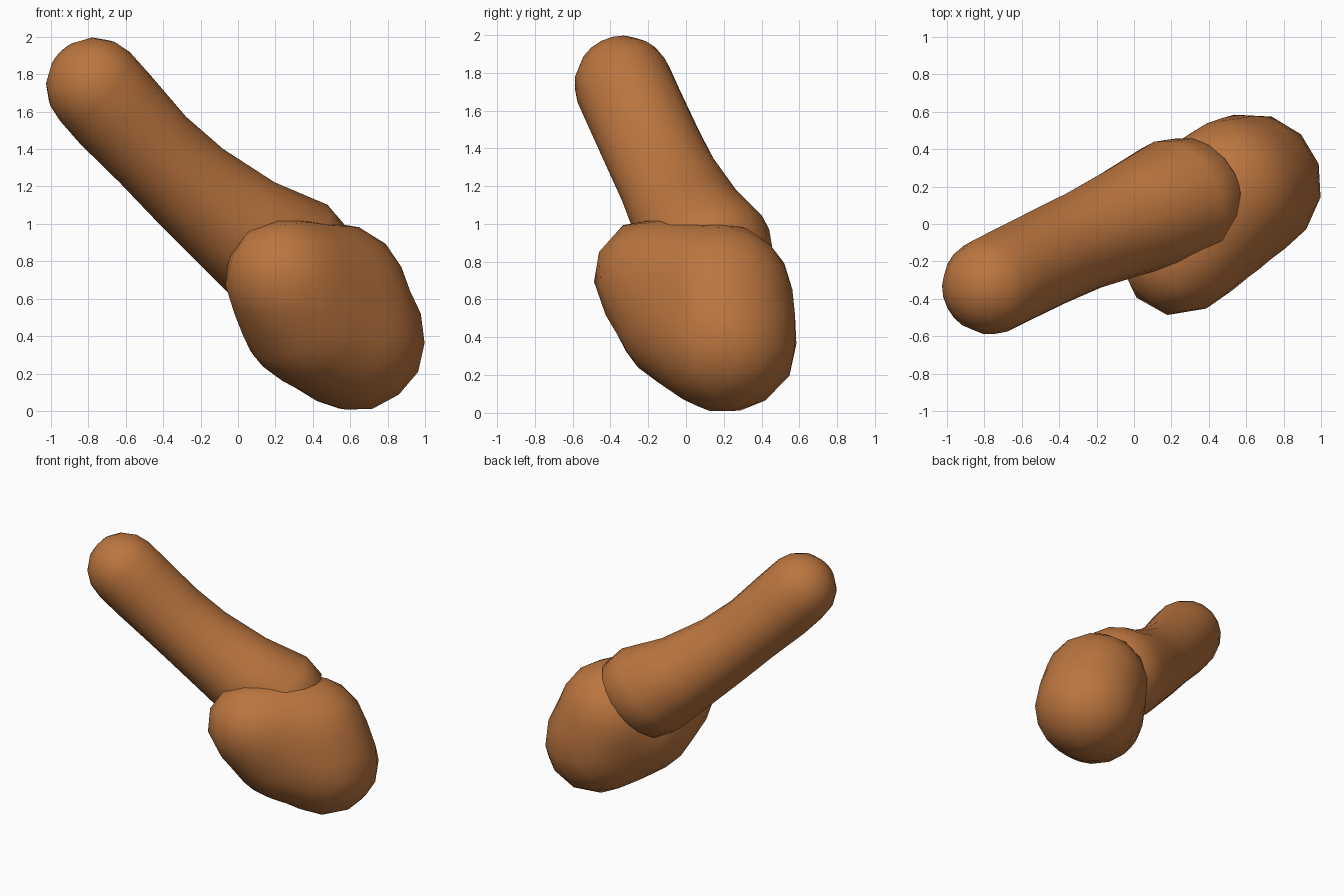
import bpy, bmesh, math
from mathutils import Vector, Matrix
from mathutils.bvhtree import BVHTree

if "Cube" in bpy.data.objects:
    bpy.data.objects.remove(bpy.data.objects["Cube"])

brown = bpy.data.materials.new("brown")
brown.diffuse_color = (0.5, 0.18, 0.05, 1)
brown.use_nodes = True
brown.node_tree.nodes["Principled BSDF"].inputs["Base Color"].default_value = brown.diffuse_color


def finish(bm, name):
    bmesh.ops.recalc_face_normals(bm, faces=bm.faces)
    for f in bm.faces:
        f.smooth = True
    mesh = bpy.data.meshes.new(name)
    bm.to_mesh(mesh)
    bm.free()
    mesh.materials.append(brown)
    obj = bpy.data.objects.new(name, mesh)
    bpy.context.collection.objects.link(obj)
    return obj


# Handle: oval rings along a slanted axis, rounded tip, flared lower end
axis = Vector((0.67, 0.32, -0.67)).normalized()
up = Vector((1, 0, 1)).normalized()
side = axis.cross(up)
start = Vector((-0.765, -0.33, 1.735))
R = 0.262
# (distance along axis, offset along up, radius along up, radius along side)
rings = [(-R * math.cos(a), 0, R * math.sin(a), R * math.sin(a))
         for a in (math.radians(d) for d in (22, 45, 68, 90))]
rings += [(0.17, -0.01, 0.263, 0.262), (0.485, -0.02, 0.25, 0.265),
          (0.76, -0.014, 0.262, 0.27), (1.10, 0.02, 0.297, 0.30),
          (1.40, 0.078, 0.354, 0.345), (1.56, 0.09, 0.33, 0.31),
          (1.68, 0.10, 0.20, 0.20)]
SIDES = 18
bm = bmesh.new()
loops = []
for s, off, ru, rv in rings:
    c = start + axis * s + up * off
    loops.append([bm.verts.new(c + up * ru * math.cos(t) + side * rv * math.sin(t))
                  for t in (2 * math.pi * i / SIDES for i in range(SIDES))])
for a, b in zip(loops, loops[1:]):
    for i in range(SIDES):
        j = (i + 1) % SIDES
        bm.faces.new((a[i], a[j], b[j], b[i]))
for loop, point in ((loops[0], start - axis * R),
                    (loops[-1], start + axis * 1.72 + up * 0.1)):
    tip = bm.verts.new(point)
    for i in range(SIDES):
        bm.faces.new((loop[i], loop[(i + 1) % SIDES], tip))
finish(bm, "handle")

# Head: a rounded lump wrapped around four overlapping balls
balls = [((0.24, -0.18, 0.72), 0.315), ((0.62, 0.21, 0.38), 0.385),
         ((0.52, 0.18, 0.62), 0.385), ((0.38, 0.0, 0.5), 0.365)]
hull = bmesh.new()
for c, r in balls:
    bmesh.ops.create_icosphere(hull, subdivisions=4, radius=r,
                               matrix=Matrix.Translation(c))
result = bmesh.ops.convex_hull(hull, input=hull.verts)
inner = {g for g in result["geom_interior"] if isinstance(g, bmesh.types.BMVert)}
bmesh.ops.delete(hull, geom=list(inner), context='VERTS')
tree = BVHTree.FromBMesh(hull)
centre = Vector((0.46, 0.05, 0.52))
bm = bmesh.new()
bmesh.ops.create_icosphere(bm, subdivisions=3, radius=1)
for v in bm.verts:
    d = v.co.normalized()
    hit = tree.ray_cast(centre + d * 3, -d)[0]
    v.co = hit if hit else centre + d * 0.45
    v.co.z = max(v.co.z, 0)
hull.free()
finish(bm, "head")
